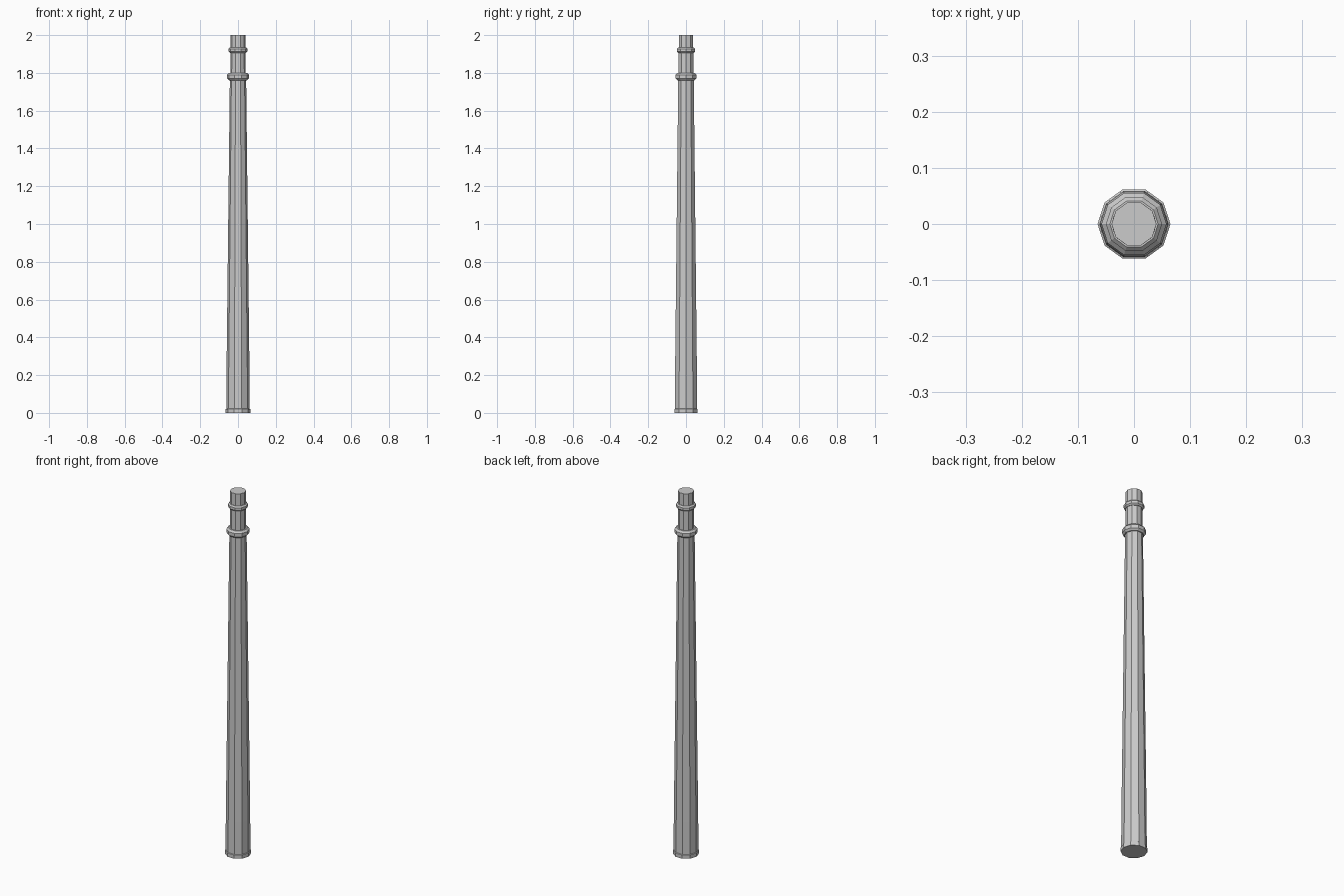
import bpy, bmesh, math

if "Cube" in bpy.data.objects:
    bpy.data.objects.remove(bpy.data.objects["Cube"])

SIDES = 10


def turned(name, profile):
    """Closed ten-sided solid from (radius, height) pairs, bottom to top."""
    bm = bmesh.new()
    rings = []
    for r, z in profile:
        rings.append([bm.verts.new((r * math.cos(math.tau * i / SIDES),
                                    r * math.sin(math.tau * i / SIDES), z))
                      for i in range(SIDES)])
    for low, high in zip(rings, rings[1:]):
        for i in range(SIDES):
            j = (i + 1) % SIDES
            bm.faces.new((low[i], low[j], high[j], high[i]))
    bm.faces.new(rings[0][::-1])
    bm.faces.new(rings[-1])
    mesh = bpy.data.meshes.new(name)
    bm.to_mesh(mesh)
    bm.free()
    obj = bpy.data.objects.new(name, mesh)
    bpy.context.collection.objects.link(obj)
    return obj


def collar(name, r, z, height, inner):
    """Band with rounded upper and lower edges."""
    h, b = height / 2, height * 0.25
    turned(name, [(inner, z - h), (r - b, z - h), (r, z - h + b),
                  (r, z + h - b), (r - b, z + h), (inner, z + h)])


# tapered post with a small foot and a narrower neck
turned("post", [(0.065, 0), (0.065, 0.02), (0.062, 0.022), (0.061, 0.2),
                (0.043, 1.78), (0.041, 1.80), (0.040, 2.0)])

# two collars near the top
collar("lower_collar", 0.058, 1.78, 0.038, 0.038)
collar("upper_collar", 0.050, 1.92, 0.028, 0.036)
